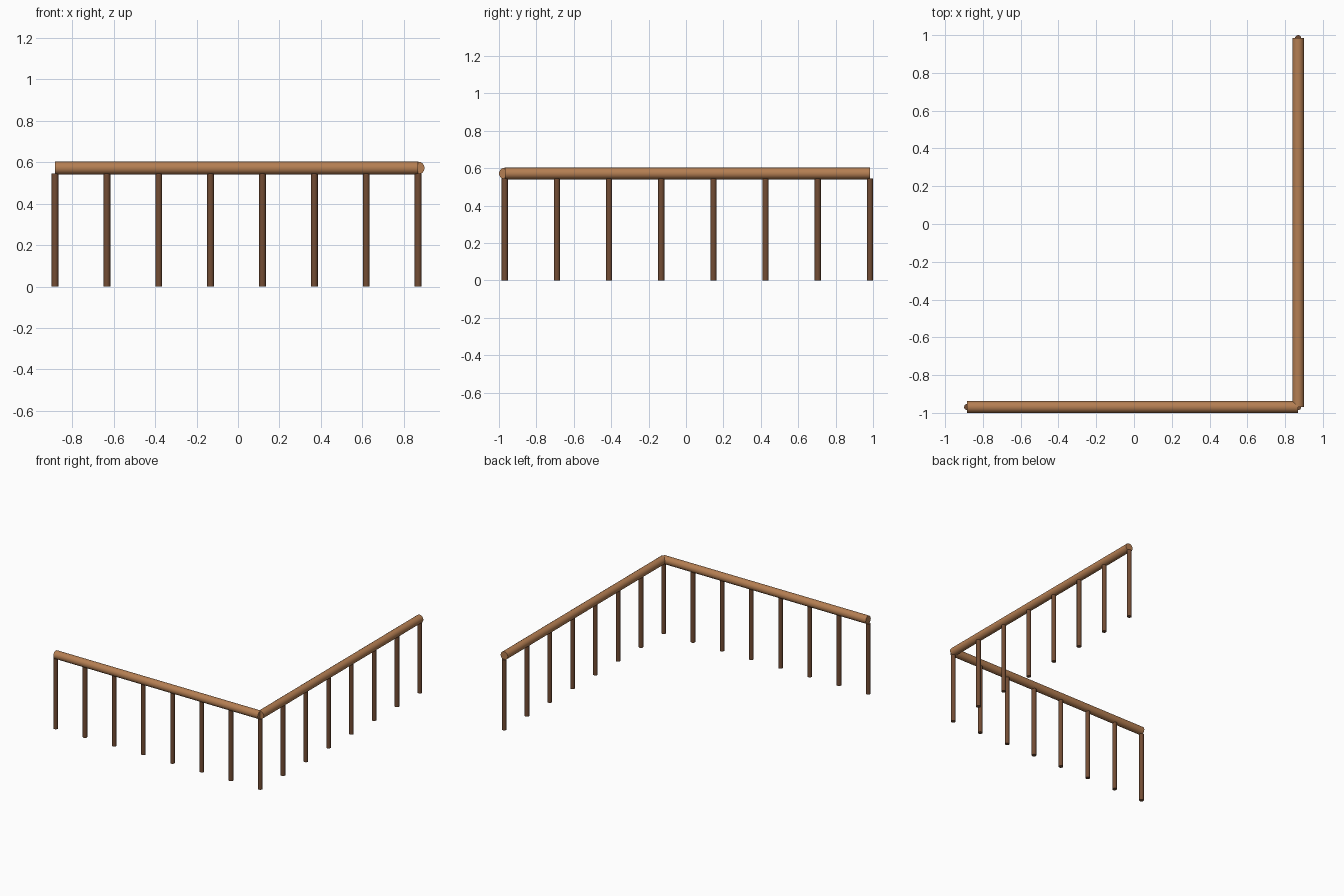
import bpy
import math
from mathutils import Vector

cube = bpy.data.objects.get("Cube")
if cube:
    bpy.data.objects.remove(cube, do_unlink=True)

RAIL_R, POST_R = 0.031, 0.0165
RAIL_Z, POST_TOP = 0.572, 0.545
SIDES, BAYS = 16, 7


def make_material(name, color):
    mat = bpy.data.materials.new(name)
    mat.use_nodes = True
    mat.diffuse_color = color
    bsdf = mat.node_tree.nodes["Principled BSDF"]
    bsdf.inputs["Base Color"].default_value = color
    bsdf.inputs["Roughness"].default_value = 0.8
    return mat


light_wood = make_material("light wood", (0.46, 0.21, 0.085, 1))
dark_wood = make_material("dark wood", (0.17, 0.073, 0.034, 1))


def rod(name, start, end, radius, mat):
    """Round bar with flat ends between two points."""
    axis = end - start
    bpy.ops.mesh.primitive_cylinder_add(
        vertices=SIDES, radius=radius, depth=axis.length,
        location=(start + end) / 2,
        rotation=axis.to_track_quat('Z', 'Y').to_euler())
    obj = bpy.context.object
    obj.name = name
    obj.data.materials.append(mat)
    bpy.ops.object.shade_smooth_by_angle(angle=math.radians(40))


# Plan of the railing: two straight runs meeting at one corner
corner = Vector((0.869, -0.969, 0))
front_end = Vector((-0.883, -0.969, 0))
side_end = Vector((0.869, 0.9835, 0))
rail_lift = Vector((0, 0, RAIL_Z))
post_lift = Vector((0, 0, POST_TOP))

# Handrails and evenly spaced posts; the corner post is shared
for label, end, first in (("front", front_end, 0), ("side", side_end, 1)):
    rod(f"{label}_handrail", corner + rail_lift, end + rail_lift, RAIL_R, light_wood)
    for i in range(first, BAYS + 1):
        foot = corner.lerp(end, i / BAYS)
        name = "corner_post" if i == 0 else f"{label}_post_{i}"
        rod(name, foot, foot + post_lift, POST_R, dark_wood)
